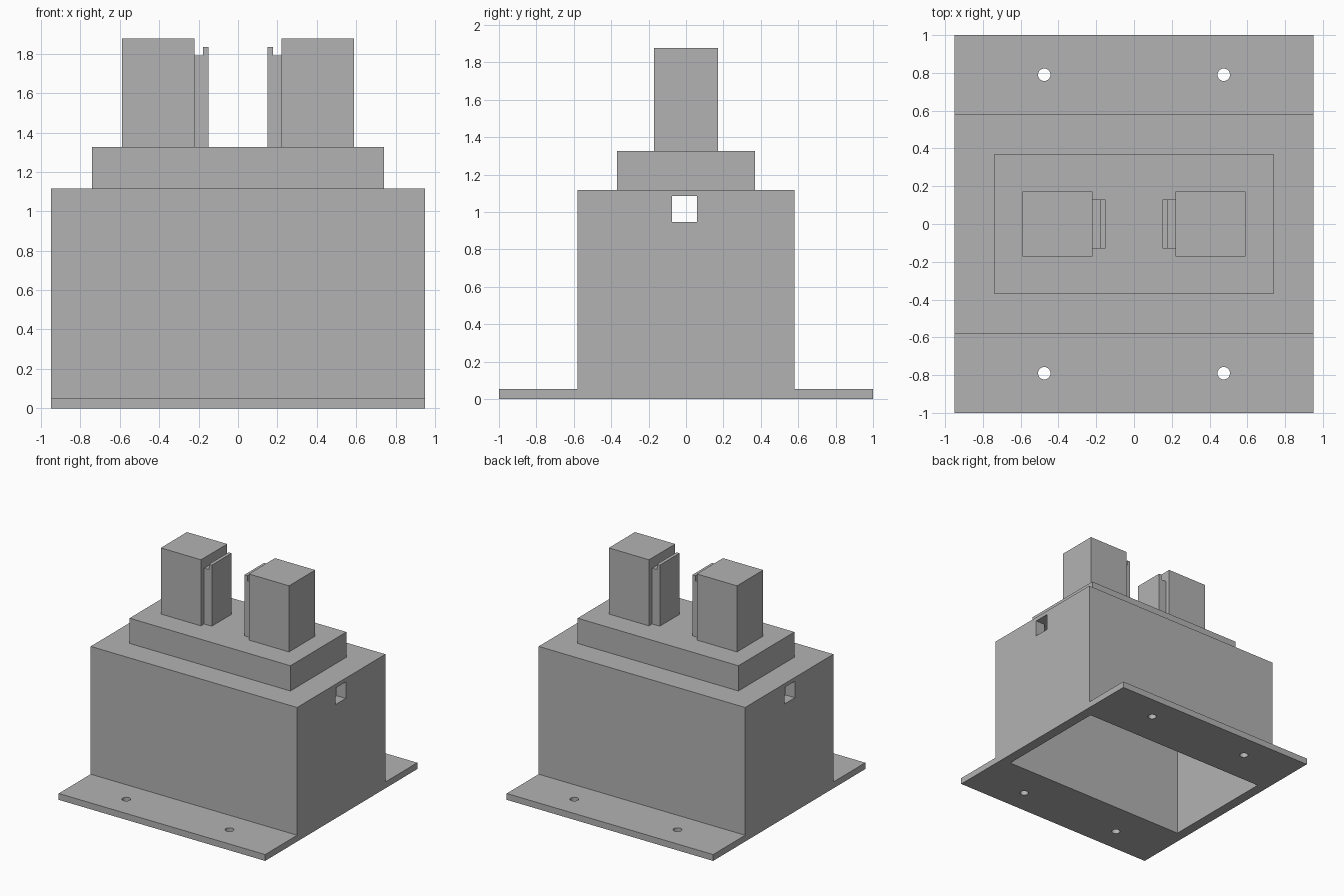
import bpy
import bmesh
from mathutils import Vector

default = bpy.data.objects.get("Cube")
if default:
    bpy.data.objects.remove(default, do_unlink=True)

GREY = (0.45, 0.45, 0.45, 1.0)
grey = bpy.data.materials.new("plain grey")
grey.use_nodes = True
grey.diffuse_color = GREY
grey.node_tree.nodes["Principled BSDF"].inputs["Base Color"].default_value = GREY


def finish(name, bm):
    bmesh.ops.recalc_face_normals(bm, faces=bm.faces)
    mesh = bpy.data.meshes.new(name)
    bm.to_mesh(mesh)
    bm.free()
    mesh.materials.append(grey)
    obj = bpy.data.objects.new(name, mesh)
    bpy.context.scene.collection.objects.link(obj)
    return obj


def prism(name, points, offset):
    """Extrude a flat outline by an offset vector."""
    bm = bmesh.new()
    face = bm.faces.new([bm.verts.new(p) for p in points])
    result = bmesh.ops.extrude_face_region(bm, geom=[face], use_keep_orig=True)
    moved = [g for g in result["geom"] if isinstance(g, bmesh.types.BMVert)]
    bmesh.ops.translate(bm, verts=moved, vec=Vector(offset))
    return finish(name, bm)


def box(name, x0, x1, y0, y1, z0, z1):
    outline = [(x0, y0, z0), (x1, y0, z0), (x1, y1, z0), (x0, y1, z0)]
    return prism(name, outline, (0, 0, z1 - z0))


def cut(target, cutter):
    """Subtract a cutter, then remove it."""
    mod = target.modifiers.new("cut", 'BOOLEAN')
    mod.operation = 'DIFFERENCE'
    mod.solver = 'EXACT'
    mod.object = cutter
    bpy.context.view_layer.objects.active = target
    bpy.ops.object.modifier_apply(modifier=mod.name)
    bpy.data.objects.remove(cutter, do_unlink=True)


# Housing with its mounting flanges, extruded along x
HALF_X, HALF_Y, FLANGE, TOP = 0.95, 0.58, 0.053, 1.116
half = [(1, 0), (1, FLANGE), (HALF_Y, FLANGE), (HALF_Y, TOP)]
profile = half + [(-y, z) for y, z in reversed(half)]
housing = prism("housing", [(-HALF_X, y, z) for y, z in profile], (2 * HALF_X, 0, 0))

# Open cavity underneath and the cable hole through both end walls
WALL, HOLE_TOP = 0.085, 1.085
cut(housing, box("cavity_cutter", WALL - HALF_X, HALF_X - WALL,
                 WALL - HALF_Y, HALF_Y - WALL, -0.2, HOLE_TOP))
cut(housing, box("cable_hole_cutter", -1.2, 1.2, -0.075, 0.06, 0.947, HOLE_TOP - 0.001))

# Screw holes in the flanges
for sx in (-1, 1):
    for sy in (-1, 1):
        bm = bmesh.new()
        bmesh.ops.create_cone(bm, cap_ends=True, segments=32, radius1=0.033,
                              radius2=0.033, depth=0.4)
        bmesh.ops.translate(bm, verts=bm.verts, vec=(sx * 0.475, sy * 0.79, 0))
        cut(housing, finish("screw_hole_cutter", bm))

# Raised step on the housing
STEP_TOP = 1.326
box("top_step", -0.74, 0.74, -0.368, 0.368, TOP, STEP_TOP)

# Pair of posts, each with a lipped rail on its inner side
for side, s in (("left", 1), ("right", -1)):
    inner, outer = sorted((s * 0.22, s * 0.59))
    box(side + "_post", inner, outer, -0.172, 0.172, STEP_TOP, 1.876)
    rail = [(0.22, STEP_TOP), (0.22, 1.79), (0.178, 1.79),
            (0.178, 1.834), (0.15, 1.834), (0.15, STEP_TOP)]
    prism(side + "_rail", [(s * x, -0.13, z) for x, z in rail], (0, 0.26, 0))
